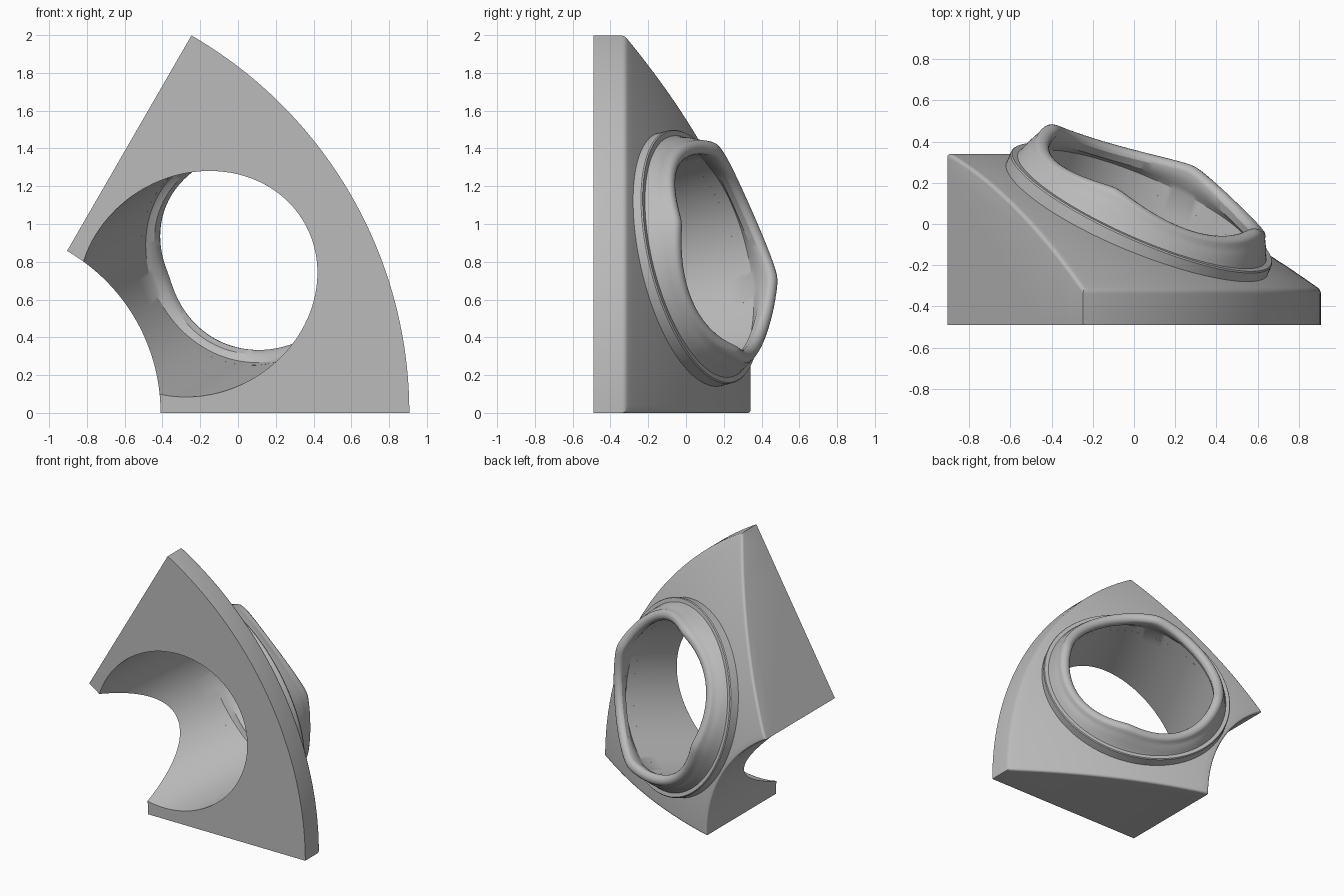
import bpy, bmesh
from math import sin, cos, radians, pi, sqrt, hypot
from mathutils import Vector, Matrix

cube = bpy.data.objects.get("Cube")
if cube:
    bpy.data.objects.remove(cube)

grey = bpy.data.materials.new("plain_grey")
grey.use_nodes = True
grey.diffuse_color = (0.5, 0.5, 0.5, 1)
grey.node_tree.nodes["Principled BSDF"].inputs["Base Color"].default_value = (0.5, 0.5, 0.5, 1)


def make_object(name, bm):
    mesh = bpy.data.meshes.new(name)
    bm.to_mesh(mesh)
    bm.free()
    obj = bpy.data.objects.new(name, mesh)
    bpy.context.collection.objects.link(obj)
    mesh.materials.append(grey)
    bpy.ops.object.select_all(action='DESELECT')
    obj.select_set(True)
    bpy.context.view_layer.objects.active = obj
    bpy.ops.object.shade_smooth_by_angle(angle=radians(30))


def bridge(bm, rings):
    """Join successive closed rings of vertices with quads."""
    for a, b in zip(rings, rings[1:]):
        for i in range(len(a)):
            j = (i + 1) % len(a)
            bm.faces.new((a[i], a[j], b[j], b[i]))


def clip(bm, dist):
    """Cut the mesh along dist = 0 and drop the part where dist is negative."""
    cut = set()
    for e in list(bm.edges):
        a, b = e.verts
        if (dist(a.co) < 0) == (dist(b.co) < 0):
            continue
        lo, hi, start_sign = 0.0, 1.0, dist(a.co) < 0
        for _ in range(30):
            mid = (lo + hi) / 2
            if (dist(a.co.lerp(b.co, mid)) < 0) == start_sign:
                lo = mid
            else:
                hi = mid
        cut.add(bmesh.utils.edge_split(e, a, lo)[1])
    for f in list(bm.faces):
        ends = [v for v in f.verts if v in cut]
        if len(ends) == 2:
            bmesh.utils.face_split(f, ends[0], ends[1])
    outside = [f for f in bm.faces
               if any(v not in cut and dist(v.co) < 0 for v in f.verts)]
    bmesh.ops.delete(bm, geom=outside, context='FACES')


# Local frame of the tilted opening
tilt, turn = radians(27), radians(30)
radial = Vector((cos(turn), 0, sin(turn)))
back = Vector((0, 1, 0))
axis_n = radial * sin(tilt) + back * cos(tilt)
axis_u = radial * cos(tilt) - back * sin(tilt)
axis_t = Vector((-sin(turn), 0, cos(turn)))
origin = Vector((0.025, 0.05, 0.82))
frame = Matrix((axis_u, axis_t, axis_n)).transposed().to_4x4()
frame.translation = origin
SIDES, BORE = 128, 0.58

# Wedge: a sixth of a ring with a domed sloping back
CENTRE_X, R_IN, R_OUT = -1.40, 0.99, 2.307
FRONT, BACK_IN, BACK_OUT, BULGE = -0.49, 0.345, -0.32, 0.07
STEPS = 24
profile = []
for i in range(STEPS):
    profile.append((R_OUT + (R_IN - R_OUT) * i / STEPS, FRONT))
for i in range(STEPS):
    profile.append((R_IN, FRONT + (BACK_IN - FRONT) * i / STEPS))
for i in range(STEPS + 1):
    f = i / STEPS
    profile.append((R_IN + (R_OUT - R_IN) * f,
                    BACK_IN + (BACK_OUT - BACK_IN) * f + 4 * BULGE * f * (1 - f)))

bm = bmesh.new()
rings = []
for k in range(61):
    a = radians(k)
    rings.append([bm.verts.new((CENTRE_X + r * cos(a), y, r * sin(a))) for r, y in profile])
bridge(bm, rings)
bm.faces.new(rings[0])
bm.faces.new(rings[-1])
bmesh.ops.recalc_face_normals(bm, faces=bm.faces)

# Rounded edges around the back
corners = (profile[2 * STEPS], profile[-1])
rims = {ring[i] for ring in rings for i in (2 * STEPS, len(profile) - 1)}
ends = {v for ring in (rings[0], rings[-1]) for v in ring[2 * STEPS:]}
edges = [e for e in bm.edges if e.calc_face_angle(0) > 0.5
         and (all(v in rims for v in e.verts) or all(v in ends for v in e.verts))]
bmesh.ops.bevel(bm, geom=edges, offset=0.032, offset_type='OFFSET', segments=4,
                profile=0.5, affect='EDGES', clamp_overlap=True)
bmesh.ops.recalc_face_normals(bm, faces=bm.faces)


def outside_bore(p):
    q = p - origin
    return hypot(q.dot(axis_u), q.dot(axis_t)) - BORE


clip(bm, outside_bore)
make_object("wedge_body", bm)

# Bore wall, trimmed by the front plane and the inner arc
bm = bmesh.new()
rings = []
for k in range(33):
    h = -1.4 + 1.32 * k / 32
    rings.append([bm.verts.new((BORE * cos(2 * pi * i / SIDES), BORE * sin(2 * pi * i / SIDES), h))
                  for i in range(SIDES)])
bridge(bm, rings)
bm.transform(frame)
clip(bm, lambda p: p.y - FRONT)
clip(bm, lambda p: hypot(p.x - CENTRE_X, p.z) - R_IN)
make_object("bore_wall", bm)

# Collar and neck: (radius, height, share of the rim wave)
section = [(BORE, -0.08, 0), (0.69, -0.08, 0), (0.69, 0.028, 0), (0.685, 0.035, 0),
           (0.657, 0.035, 0), (0.646, 0.06, 0.1), (0.635, 0.1, 0.4), (0.622, 0.135, 0.75)]
for i in range(9):
    a = pi * i / 8
    section.append((0.57 + 0.038 * cos(a), 0.17 + 0.034 * sin(a), 1))
section += [(0.545, 0.12, 0.8), (0.565, 0.08, 0.3), (BORE, 0.05, 0)]


def wave(a):
    """Rim dips between four softened peaks."""
    return -0.06 * sqrt(sin(2 * (a + radians(12))) ** 2 + 0.01)


bm = bmesh.new()
rings = []
for k in range(SIDES):
    a = 2 * pi * k / SIDES
    rings.append([bm.verts.new((r * cos(a), r * sin(a), h + w * wave(a))) for r, h, w in section])
bridge(bm, rings + rings[:1])
bm.transform(frame)
bmesh.ops.recalc_face_normals(bm, faces=bm.faces)
make_object("collar_and_neck", bm)
